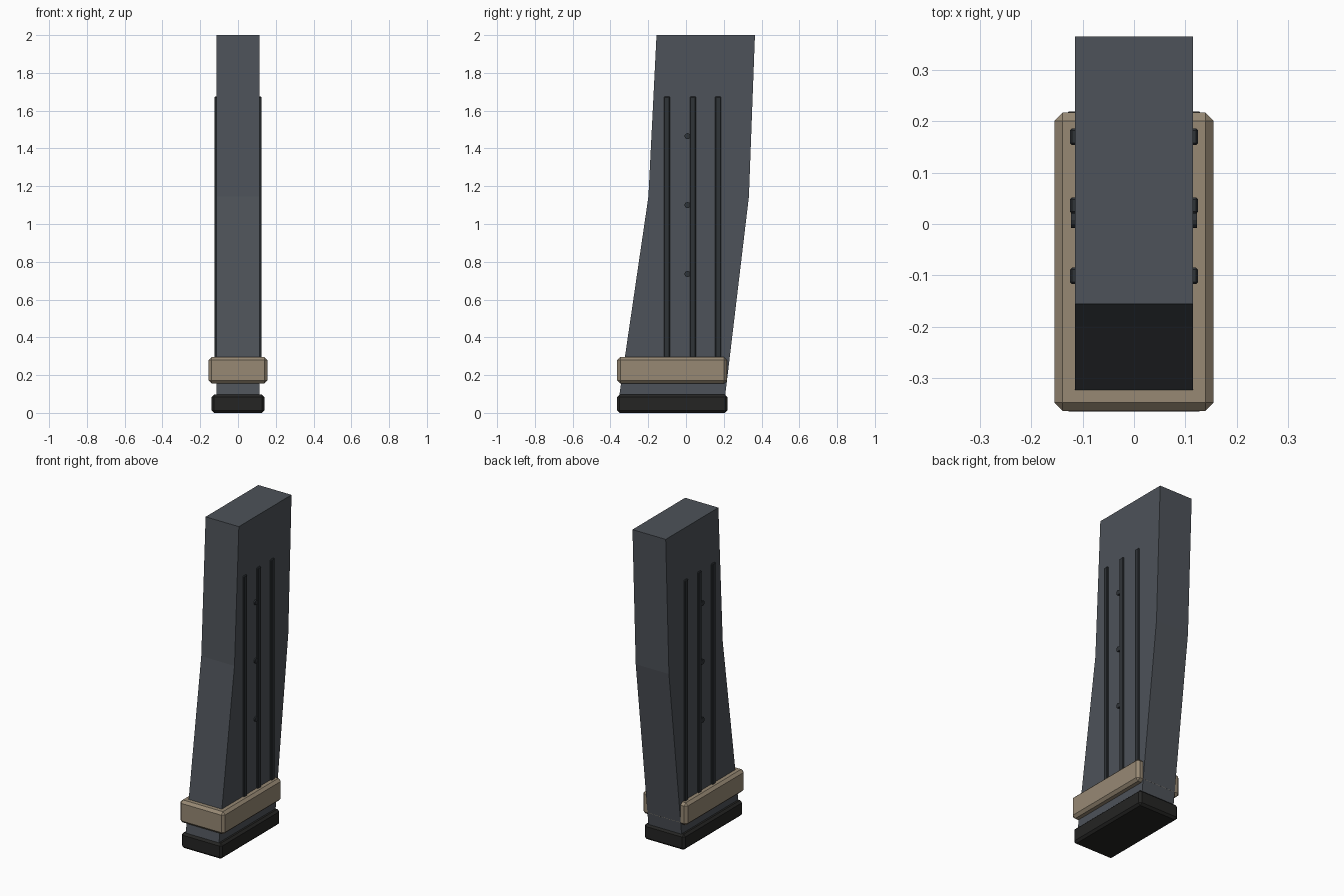
import bpy, bmesh
from math import pi

if "Cube" in bpy.data.objects:
    bpy.data.objects.remove(bpy.data.objects["Cube"])


def material(name, rgb):
    m = bpy.data.materials.new(name)
    m.diffuse_color = (*rgb, 1)
    m.use_nodes = True
    m.node_tree.nodes["Principled BSDF"].inputs["Base Color"].default_value = m.diffuse_color
    return m


steel = material("steel_grey", (0.075, 0.085, 0.10))
dark = material("dark_grey", (0.028, 0.033, 0.038))
black = material("black_rubber", (0.018, 0.018, 0.017))
tan = material("tan", (0.31, 0.25, 0.175))


def box(name, lo, hi, mat, bevel):
    """Box between two corners with a single flat chamfer."""
    bm = bmesh.new()
    bmesh.ops.create_cube(bm, size=1)
    for v in bm.verts:
        v.co = [(a + b) / 2 + c * (b - a) for a, b, c in zip(lo, hi, v.co)]
    me = bpy.data.meshes.new(name)
    bm.to_mesh(me)
    bm.free()
    me.materials.append(mat)
    ob = bpy.data.objects.new(name, me)
    bpy.context.collection.objects.link(ob)
    mod = ob.modifiers.new("chamfer", 'BEVEL')
    mod.width = bevel
    mod.segments = 1
    return ob


# Body: bent side profile (y, z) extruded across x
HALF = 0.115
profile = [(-0.355, 0.08), (0.206, 0.08), (0.333, 1.145),
           (0.365, 2.0), (-0.156, 2.0), (-0.199, 1.145)]
bm = bmesh.new()
left = [bm.verts.new((-HALF, y, z)) for y, z in profile]
right = [bm.verts.new((HALF, y, z)) for y, z in profile]
# each side split at the bend
for side in (left, right):
    bm.faces.new([side[i] for i in (0, 1, 2, 5)])
    bm.faces.new([side[i] for i in (5, 2, 3, 4)])
n = len(profile)
for i in range(n):
    j = (i + 1) % n
    bm.faces.new((left[i], left[j], right[j], right[i]))
bmesh.ops.recalc_face_normals(bm, faces=bm.faces)
me = bpy.data.meshes.new("body")
bm.to_mesh(me)
bm.free()
me.materials.append(steel)
bpy.context.collection.objects.link(bpy.data.objects.new("body", me))

# Base plate and grip band
box("base_plate", (-0.14, -0.365, 0), (0.14, 0.219, 0.097), black, 0.013)
box("band", (-0.155, -0.364, 0.155), (0.155, 0.217, 0.296), tan, 0.016)

# Side ribs and small round studs on both sides
for s, label in ((1, "right"), (-1, "left")):
    for i, y in enumerate((-0.101, 0.036, 0.17)):
        x0, x1 = sorted((s * 0.105, s * 0.125))
        box(f"rib_{label}_{i + 1}", (x0, y - 0.016, 0.27),
            (x1, y + 0.016, 1.675), dark, 0.004)
    for i, z in enumerate((0.735, 1.1, 1.465)):
        bpy.ops.mesh.primitive_cylinder_add(
            vertices=12, radius=0.016, depth=0.016,
            location=(s * 0.115, 0.008, z), rotation=(0, pi / 2, 0))
        stud = bpy.context.object
        stud.name = f"stud_{label}_{i + 1}"
        stud.data.materials.append(dark)
